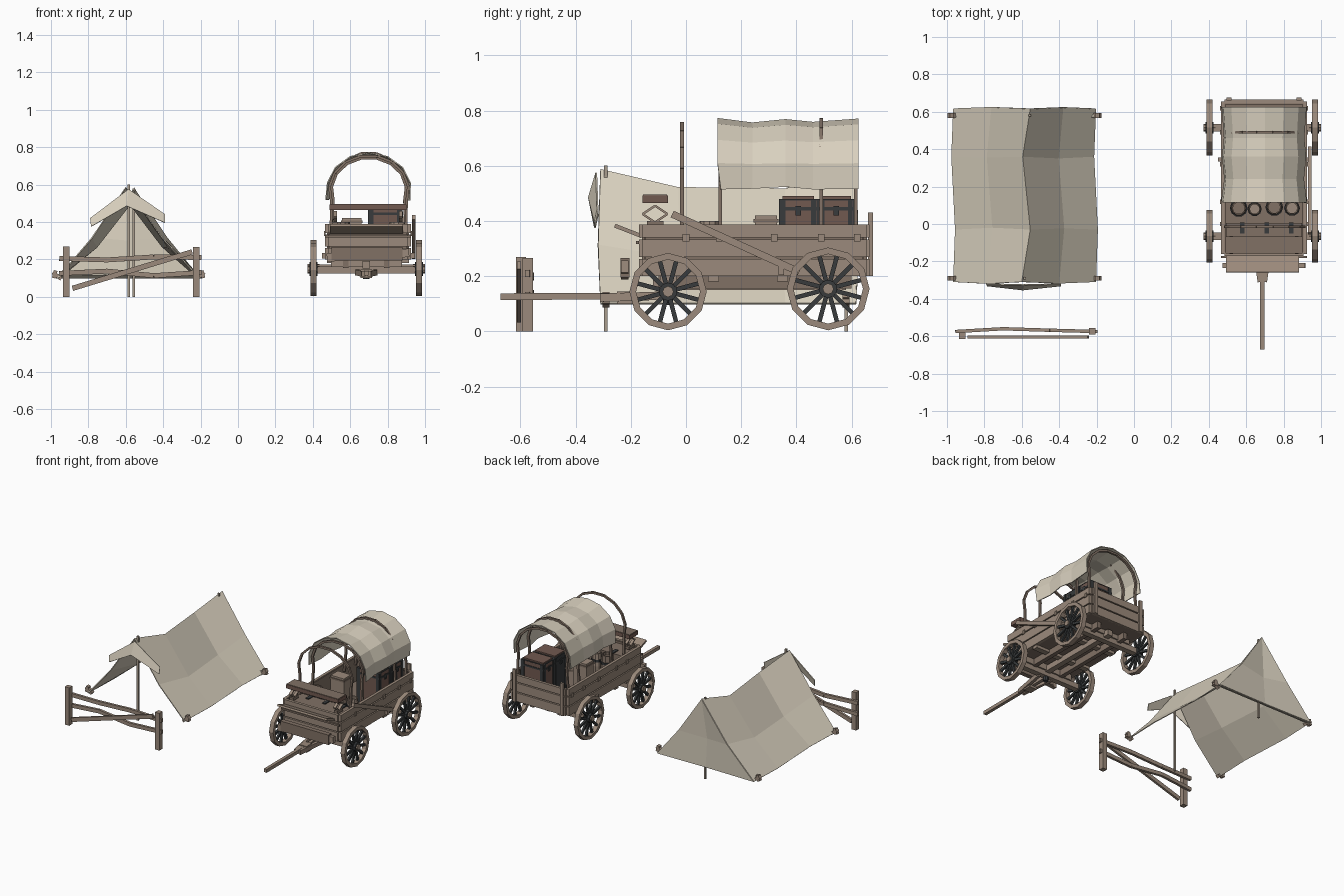
import bpy, bmesh, math, random
from mathutils import Vector, Matrix

random.seed(4)
if "Cube" in bpy.data.objects:
    bpy.data.objects.remove(bpy.data.objects["Cube"])


def material(name, rgb):
    m = bpy.data.materials.new(name)
    m.use_nodes = True
    m.diffuse_color = (*rgb, 1)
    m.node_tree.nodes["Principled BSDF"].inputs["Base Color"].default_value = (*rgb, 1)
    return m


canvas = material("canvas", (0.69, 0.63, 0.515))
pale_wood = material("pale wood", (0.4, 0.34, 0.27))
wood = material("weathered wood", (0.33, 0.255, 0.2))
dark_wood = material("dark wood", (0.22, 0.165, 0.13))
brown = material("red brown wood", (0.165, 0.1, 0.08))
iron = material("dark iron", (0.04, 0.044, 0.046))


def finish(name, bm, mat, thickness=0):
    bmesh.ops.recalc_face_normals(bm, faces=bm.faces)
    me = bpy.data.meshes.new(name)
    bm.to_mesh(me)
    bm.free()
    me.materials.append(mat)
    ob = bpy.data.objects.new(name, me)
    bpy.context.scene.collection.objects.link(ob)
    if thickness:
        mod = ob.modifiers.new("Thickness", "SOLIDIFY")
        mod.thickness = thickness
        mod.offset = 0
    return ob


def add_bar(bm, p, q, w, h):
    """Box between two points, w wide sideways and h high."""
    p, q = Vector(p), Vector(q)
    d = (q - p).normalized()
    side = d.cross((0, 0, 1)) if abs(d.z) < 0.99 else Vector((1, 0, 0))
    side.normalize()
    up = side.cross(d)
    rot = Matrix((side, d, up)).transposed().to_4x4()
    size = Matrix.Diagonal((w, (q - p).length, h, 1))
    bmesh.ops.create_cube(bm, size=1, matrix=Matrix.Translation((p + q) / 2) @ rot @ size)


def bars(name, pairs, w, h, mat):
    bm = bmesh.new()
    for p, q in pairs:
        add_bar(bm, p, q, w, h)
    return finish(name, bm, mat)


def path(name, pts, w, h, mat):
    return bars(name, list(zip(pts, pts[1:])), w, h, mat)


def box(name, x, y, z, mat):
    ym, zm = sum(y) / 2, sum(z) / 2
    return bars(name, [((x[0], ym, zm), (x[1], ym, zm))], y[1] - y[0], z[1] - z[0], mat)


def sheet(name, rows, mat, thickness=0.006):
    bm = bmesh.new()
    grid = [[bm.verts.new(p) for p in row] for row in rows]
    for a, b in zip(grid, grid[1:]):
        for i in range(len(a) - 1):
            bm.faces.new((a[i], a[i + 1], b[i + 1], b[i]))
    return finish(name, bm, mat, thickness)


def lathe(name, profile, n, loc, mat, axis="Z"):
    """Closed ring of (radius, height) points turned about an axis."""
    bm = bmesh.new()
    rings = []
    for k in range(n):
        a = math.tau * k / n
        rings.append([bm.verts.new((r * math.cos(a), r * math.sin(a), h)) for r, h in profile])
    for k in range(n):
        a, b = rings[k], rings[(k + 1) % n]
        for i in range(len(profile)):
            j = (i + 1) % len(profile)
            bm.faces.new((a[i], a[j], b[j], b[i]))
    bmesh.ops.remove_doubles(bm, verts=bm.verts, dist=1e-5)
    if axis == "X":
        bm.transform(Matrix.Rotation(math.pi / 2, 4, "Y"))
    bm.transform(Matrix.Translation(loc))
    return finish(name, bm, mat)


# Tent roof, sagging between the two poles
TX = -0.585
stations = [(-0.31, -0.015, 0.585, 0, 0.03), (-0.03, 0.03, 0.52, 0.01, 0.045),
            (0.36, -0.01, 0.515, -0.01, 0.04), (0.615, 0.03, 0.58, 0, 0.025)]
rows = []
for y, dx, top, bulge, sag in stations:
    row = []
    for s in (-1, -0.5, 0, 0.5, 1):
        t = abs(s)
        row.append((TX + dx * (1 - t) + s * 0.38 + bulge * t,
                    y + random.uniform(-0.012, 0.012) * (t == 0.5),
                    top + (0.1 - top) * t - sag * (t == 0.5)))
    rows.append(row)
sheet("tent_roof", rows, canvas)
back = rows[-1]
sheet("tent_back_wall", [[back[0], back[1], back[2]],
                         [(TX, 0.61, 0.1), (TX, 0.595, 0.3), back[2]],
                         [back[4], back[3], back[2]]], canvas)
sheet("tent_back_hem", [[(TX + s * 0.37, y, z) for s in (-1, 0, 1)]
                        for y, z in ((0.61, 0.1), (0.57, 0.12))], canvas)
sheet("tent_valance", [[(TX - 0.205, -0.32, 0.42), (TX, -0.325, 0.575), (TX + 0.195, -0.32, 0.44)],
                       [(TX - 0.2, -0.33, 0.375), (TX - 0.01, -0.352, 0.485),
                        (TX + 0.195, -0.33, 0.395)]], canvas)
for x, y, top, label in ((TX, -0.29, 0.6, "front"), (TX + 0.027, 0.58, 0.58, "back")):
    bars("tent_pole_" + label, [((x, y, 0), (x, y, top))], 0.013, 0.013, pale_wood)
    for s in (-1, 1):
        px = TX + s * 0.385
        bars("tent_peg_" + label, [((px - s * 0.025, y, 0.095), (px + s * 0.02, y, 0.13)),
                                   ((px + s * 0.005, y, 0.14), (px + s * 0.015, y, 0.1))],
             0.026, 0.02, wood)

# Fence
box("fence_post_right", (-0.935, -0.9), (-0.615, -0.58), (0, 0.27), wood)
box("fence_post_left", (-0.24, -0.205), (-0.592, -0.555), (0, 0.265), wood)
for z, bend in ((0.205, -0.008), (0.125, 0.012)):
    path("fence_rail", [(-0.955, -0.575, z), (-0.7, -0.56, z + bend),
                        (-0.45, -0.568, z - bend), (-0.195, -0.575, z + 0.005)], 0.018, 0.026, wood)
bars("fence_brace", [((-0.885, -0.605, 0.045), (-0.245, -0.605, 0.24))], 0.016, 0.028, wood)

# Wheels and axles
CX = 0.686
for y, r, label in ((-0.065, 0.14, "front"), (0.515, 0.15, "rear")):
    z = r + 0.004
    for s, hand in ((-1, "right"), (1, "left")):
        x = CX + s * 0.282
        tag = label + "_" + hand
        lathe("wheel_rim_" + tag, [(r - 0.024, -0.016), (r, -0.016), (r, 0.016), (r - 0.024, 0.016)],
              12, (x, y, z), wood, "X")
        spokes = []
        for k in range(12):
            a = math.tau * (k + 0.5) / 12
            c, d = math.cos(a), math.sin(a)
            spokes.append(((x, y + 0.02 * c, z + 0.02 * d),
                           (x, y + (r - 0.02) * c, z + (r - 0.02) * d)))
        bars("wheel_spokes_" + tag, spokes, 0.014, 0.016, iron)
        lathe("wheel_band_" + tag, [(0, -0.022), (0.033, -0.022), (0.033, 0.022), (0, 0.022)],
              10, (x, y, z), iron, "X")
        lathe("wheel_hub_" + tag, [(0, -0.032), (0.02, -0.032), (0.02, 0.032), (0, 0.032)],
              8, (x, y, z), wood, "X")
    box("axle_" + label, (CX - 0.28, CX + 0.28), (y - 0.02, y + 0.02), (z - 0.02, z + 0.018), wood)
    box("bolster_" + label, (CX - 0.19, CX + 0.19), (y - 0.03, y + 0.03), (z + 0.015, 0.205), wood)

# Undercarriage and tongue
box("reach_beam", (CX - 0.02, CX + 0.02), (-0.12, 0.58), (0.15, 0.19), wood)
for s in (-1, 1):
    box("floor_sill", (CX + s * 0.11 - 0.015, CX + s * 0.11 + 0.015), (-0.1, 0.6), (0.155, 0.2), dark_wood)
    bars("tongue_hound", [((CX + s * 0.05, -0.07, 0.13), (CX + s * 0.015, -0.31, 0.122))], 0.02, 0.03, wood)
bars("tongue", [((CX, -0.06, 0.128), (CX, -0.672, 0.126))], 0.022, 0.024, wood)
box("tongue_bracket", (CX - 0.03, CX + 0.03), (-0.25, -0.19), (0.1, 0.145), wood)
lathe("king_pin", [(0, 0.095), (0.018, 0.095), (0.018, 0.2), (0, 0.2)], 8, (CX, -0.065, 0), iron)
bars("draw_bar", [((0.475, -0.222, 0.21), (0.915, -0.222, 0.235))], 0.026, 0.045, wood)

# Wagon box: planked walls on a floor
X0, X1, Y0, Y1 = 0.475, 0.915, -0.16, 0.655
box("wagon_floor", (X0, X1), (Y0, Y1), (0.2, 0.215), dark_wood)
for z0, z1 in ((0.2, 0.262), (0.27, 0.332), (0.34, 0.388)):
    for x in (X0, X1):
        box("side_plank", (x - 0.01, x + 0.01), (Y0, Y1), (z0, z1), wood)
    for y in (Y0, Y1):
        box("end_plank", (X0 + 0.01, X1 - 0.01), (y - 0.01, y + 0.01), (z0, z1), wood)
for s, x in ((1, X0), (-1, X1)):
    box("side_lining", (x + s * 0.009, x + s * 0.015), (Y0, Y1), (0.205, 0.384), dark_wood)
    for y in (0.0, 0.12, 0.32, 0.49, 0.62):
        box("side_cleat", (x - s * 0.016, x - s * 0.008), (y - 0.012, y + 0.012), (0.325, 0.352), wood)
    box("tailgate_post", (x + s * 0.02, x + s * 0.045), (0.66, 0.677), (0.2, 0.43), wood)
    # Seat spring
    xs, ys, zs = x + s * 0.045, -0.112, 0.425
    path("seat_spring", [(xs, ys - 0.045, zs), (xs, ys, zs + 0.03), (xs, ys + 0.045, zs),
                         (xs, ys, zs - 0.03), (xs, ys - 0.045, zs)], 0.02, 0.008, wood)
for y in (0.1, 0.35):
    box("floor_joist", (X0, X1), (y - 0.02, y + 0.02), (0.18, 0.202), wood)
for y in (Y0 + 0.013, Y1 - 0.013):
    box("end_lining", (X0, X1), (y - 0.003, y + 0.003), (0.205, 0.384), dark_wood)

# Driver's seat, storage bin, footboard and brake
box("seat", (0.49, 0.9), (-0.158, -0.066), (0.465, 0.492), brown)
box("seat_top", (0.492, 0.898), (-0.156, -0.068), (0.491, 0.496), dark_wood)
bars("seat_riser", [((x, -0.112, 0.38), (x, -0.112, 0.4)) for x in (0.52, 0.87)], 0.03, 0.06, dark_wood)
box("storage_bin", (0.492, 0.898), (-0.15, 0.005), (0.216, 0.37), dark_wood)
for x in (0.58, 0.71, 0.84):
    box("bin_strap", (x - 0.012, x + 0.012), (-0.05, 0.009), (0.25, 0.376), iron)
bars("footboard", [((CX, -0.258, 0.383), (CX, -0.16, 0.345))], 0.39, 0.014, wood)
box("front_rail", (0.465, 0.925), (-0.182, -0.17), (0.316, 0.328), dark_wood)
box("front_step", (0.5, 0.88), (-0.238, -0.205), (0.195, 0.265), dark_wood)
bars("brake_lever", [((0.94, -0.05, 0.425), (0.94, 0.41, 0.215))], 0.02, 0.026, wood)
box("brake_beam", (0.45, 0.945), (0.335, 0.355), (0.205, 0.235), wood)


# Hoops and canvas cover
def arch(deg, grow, lift=0):
    a = math.radians(deg)
    return CX + 0.014 + (0.212 + grow) * math.cos(a), 0.57 + (0.186 + grow + lift) * math.sin(a)


for y, grow, lift in ((-0.015, 0, 0), (0.124, -0.012, 0), (0.49, -0.012, 0.026), (0.615, -0.012, 0)):
    pts = [(0.897, y, 0.34)]
    pts += [(x, y, z) for x, z in (arch(d, grow, lift) for d in range(-18, 199, 24))]
    pts.append((0.497, y, 0.34))
    path("cover_hoop", pts, 0.014, 0.014, dark_wood)
rows = []
for y, grow in ((0.114, 0.012), (0.24, -0.004), (0.36, 0.008), (0.46, -0.002), (0.625, 0.01)):
    row = []
    for k in range(9):
        x, z = arch(-15 + k * 26.25, grow + 0.002)
        end = k in (0, 8)
        row.append((x - 0.012 * (k == 8), y + (0.012 if end and y < 0.2 else 0),
                    z + random.uniform(-0.008, 0.006) * end))
    rows.append(row)
sheet("wagon_cover", rows, canvas)

# Cargo: strapped chests, crate, tubs
for y0, y1 in ((0.342, 0.472), (0.482, 0.605)):
    x0, x1 = 0.7, 0.875
    box("chest", (x0, x1), (y0, y1), (0.216, 0.475), brown)
    box("chest_lid", (x0 + 0.008, x1 - 0.008), (y0 + 0.008, y1 - 0.008), (0.47, 0.49), brown)
    box("chest_band", (x0 - 0.004, x1 + 0.004), (y0 - 0.004, y1 + 0.004), (0.438, 0.45), iron)
    for y in (y0 + 0.01, y1 - 0.01):
        box("chest_strap", (x0 - 0.005, x1 + 0.005), (y - 0.009, y + 0.009), (0.216, 0.48), iron)
    for x in (x0 + 0.012, x1 - 0.012):
        box("chest_corner", (x - 0.012, x + 0.012), (y0 - 0.005, y1 + 0.005), (0.216, 0.48), iron)
    box("chest_latch", (x0 - 0.006, x1 + 0.006), ((y0 + y1) / 2 - 0.01, (y0 + y1) / 2 + 0.01), (0.42, 0.455), iron)
box("crate", (0.555, 0.66), (0.25, 0.33), (0.216, 0.42), wood)
box("crate_lid", (0.55, 0.665), (0.245, 0.335), (0.395, 0.407), dark_wood)
for x, y, r, top, mat in ((0.56, 0.085, 0.045, 0.4, dark_wood), (0.645, 0.08, 0.036, 0.39, wood),
                          (0.75, 0.09, 0.045, 0.385, dark_wood), (0.845, 0.085, 0.04, 0.4, wood)):
    mid = (0.216 + top) / 2
    lathe("tub", [(0, 0.216), (r * 0.8, 0.216), (r, mid), (r * 0.85, top), (r * 0.7, top),
                  (r * 0.7, top - 0.02), (0, top - 0.02)], 10, (x, y, 0), mat)
    lathe("tub_hoop", [(r * 0.8, mid + 0.03), (r * 1.06, mid + 0.03), (r * 1.06, mid + 0.045),
                       (r * 0.8, mid + 0.045)], 10, (x, y, 0), iron)
